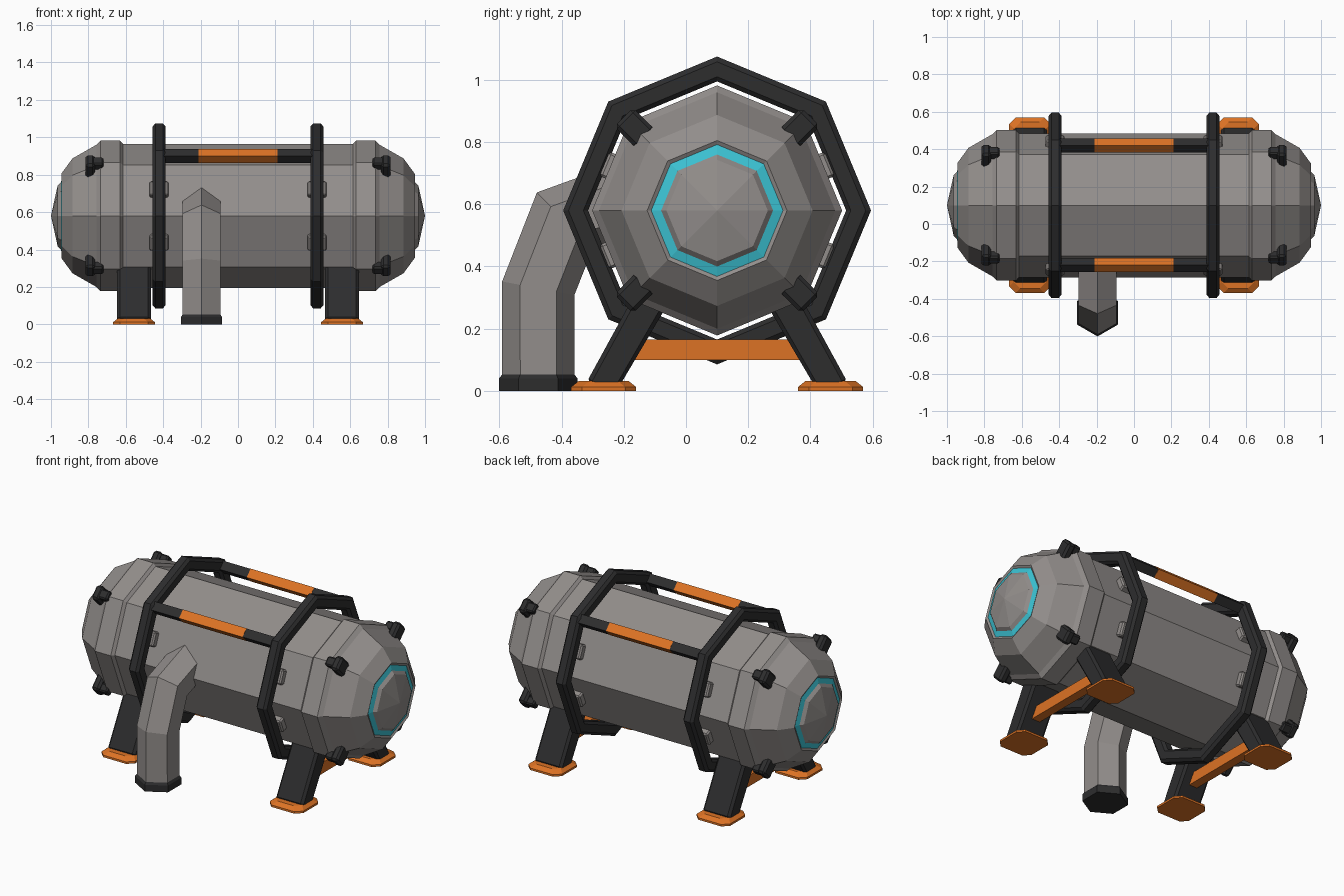
import bpy, bmesh, math
from mathutils import Vector, Matrix

old = bpy.data.objects.get("Cube")
if old:
    bpy.data.objects.remove(old, do_unlink=True)

AXIS = Vector((0, 0.1, 0.58))  # centre of the tank, which lies along x


def material(name, rgb):
    m = bpy.data.materials.new(name)
    m.use_nodes = True
    m.diffuse_color = (*rgb, 1)
    m.node_tree.nodes["Principled BSDF"].inputs["Base Color"].default_value = (*rgb, 1)
    return m


GREY = material("warm grey metal", (0.29, 0.27, 0.26))
DARK = material("charcoal", (0.026, 0.026, 0.027))
ORANGE = material("safety orange", (0.72, 0.17, 0.018))
CYAN = material("cyan light", (0.045, 0.55, 0.66))


def finish(bm, name, *mats):
    bmesh.ops.recalc_face_normals(bm, faces=bm.faces)
    me = bpy.data.meshes.new(name)
    bm.to_mesh(me)
    bm.free()
    for m in mats:
        me.materials.append(m)
    ob = bpy.data.objects.new(name, me)
    bpy.context.collection.objects.link(ob)
    return ob


def radial(x, r, angle):
    """Point at a radius and angle (0 = +y, 90 = up) around the tank axis."""
    a = math.radians(angle)
    return AXIS + Vector((x, r * math.cos(a), r * math.sin(a)))


def bridge(bm, a, b, mat=0):
    n = len(a)
    for i in range(n):
        f = bm.faces.new((a[i], a[(i + 1) % n], b[(i + 1) % n], b[i]))
        f.material_index = mat


def lathe_ring(bm, x, r):
    return [bm.verts.new(radial(x, r, 45 * k)) for k in range(8)]


def box(name, size, matrix, mat, bevel=0.0):
    bm = bmesh.new()
    bmesh.ops.create_cube(bm, size=1, matrix=Matrix.Diagonal((*size, 1)))
    if bevel:
        bmesh.ops.bevel(bm, geom=bm.edges[:], offset=bevel, segments=1, affect='EDGES')
    bm.transform(matrix)
    return finish(bm, name, mat)


def radial_matrix(x, r, angle):
    """Frame whose local y points outward from the tank axis."""
    return Matrix.Translation(radial(x, r, angle)) @ Matrix.Rotation(math.radians(angle), 4, 'X')


# Tank: octagonal lathe with raised collars, domed ends and a light ring
half = [(0.615, 0.385), (0.63, 0.402), (0.735, 0.402), (0.757, 0.38), (0.885, 0.307),
        (0.945, 0.225), (0.938, 0.212), (0.947, 0.18), (0.964, 0.163)]
LIGHT_BAND = 6
bm = bmesh.new()
middle = []
for s in (-1, 1):
    rings = [lathe_ring(bm, s * x, r) for x, r in half]
    middle.append(rings[0])
    for i in range(len(rings) - 1):
        bridge(bm, rings[i], rings[i + 1], int(i == LIGHT_BAND))
    tip = bm.verts.new(radial(s, 0, 0))
    for k in range(8):
        bm.faces.new((rings[-1][k], rings[-1][(k + 1) % 8], tip))
bridge(bm, *middle)
finish(bm, "tank", GREY, CYAN)

# Protective hoops with chamfered section, and mounts joining them to the tank
for s, side in ((-1, "right"), (1, "left")):
    hx = 0.422 * s
    section = [(-0.034, 0.43), (-0.02, 0.415), (0.02, 0.415), (0.034, 0.43),
               (0.034, 0.478), (0.02, 0.495), (-0.02, 0.495), (-0.034, 0.478)]
    bm = bmesh.new()
    rings = [lathe_ring(bm, hx + x, r) for x, r in section]
    for i, ring in enumerate(rings):
        bridge(bm, ring, rings[(i + 1) % len(rings)])
    finish(bm, side + "_hoop", DARK)
    for a in (22.5, -22.5, 157.5, 202.5):
        box(side + "_hoop_mount", (0.1, 0.06, 0.085), radial_matrix(hx, 0.362, a), GREY, 0.008)

# Handrails between the hoops, with orange grips
for a, side in ((45, "back"), (135, "front")):
    frame = radial_matrix(0, 0.452, a)
    for s in (-1, 1):
        box(side + "_rail", (0.21, 0.052, 0.052), frame @ Matrix.Translation((0.312 * s, 0, 0)), DARK)
    box(side + "_grip", (0.42, 0.054, 0.054), frame, ORANGE)

# Clamps on the domes
for s in (-1, 1):
    for a in (45, 135, 225, 315):
        box("dome_clamp", (0.05, 0.1, 0.085), radial_matrix(0.79 * s, 0.375, a), DARK, 0.012)
        box("dome_clamp_arm", (0.08, 0.05, 0.055), radial_matrix(0.76 * s, 0.395, a), DARK, 0.008)


# Legs, feet and cross braces
def foot(name, x, y):
    bm = bmesh.new()
    rings = []
    for z, inset in ((0, 0), (0.012, 0), (0.032, 0.025)):
        w, d, c = 0.111 - inset, 0.105 - inset, 0.035
        corners = [(w, d - c), (w - c, d), (c - w, d), (-w, d - c),
                   (-w, c - d), (c - w, -d), (w - c, -d), (w, c - d)]
        rings.append([bm.verts.new((x + px, y + py, z)) for px, py in corners])
    for a, b in zip(rings, rings[1:]):
        bridge(bm, a, b)
    bm.faces.new(rings[0])
    bm.faces.new(rings[-1])
    finish(bm, name, ORANGE)


for sx in (-1, 1):
    x = 0.556 * sx
    for sy, side in ((-1, "front"), (1, "back")):
        low = Vector((x, 0.1 + sy * 0.372, 0.0))
        top = Vector((x, 0.1 + sy * 0.175, 0.36))
        d = top - low
        lean = math.atan2(-d.y, d.z)
        frame = Matrix.Translation((low + top) / 2) @ Matrix.Rotation(lean, 4, 'X')
        leg = box(side + "_leg", (0.18, 0.11, d.length), frame, DARK, 0.014)
        for v in leg.data.vertices:  # keep the sole inside the foot
            v.co.z = max(v.co.z, 0.01)
        foot(side + "_foot", x, 0.1 + sy * 0.365)
    box("cross_brace", (0.055, 0.54, 0.065), Matrix.Translation((x, 0.1, 0.132)), ORANGE)


# Bent hexagonal pipe: each ring lies in the mitre plane of its bend
def hex_ring(bm, y, z, r, tilt=0.0, stretch=1.0):
    t = math.radians(tilt)
    ring = []
    for k in range(6):
        a = math.radians(60 * k + 30)
        v = r * math.sin(a) * stretch
        ring.append(bm.verts.new((-0.195 + r * math.cos(a), y + v * math.cos(t), z - v * math.sin(t))))
    return ring


def hex_tube(name, stations, mat):
    bm = bmesh.new()
    rings = [hex_ring(bm, *s) for s in stations]
    for a, b in zip(rings, rings[1:]):
        bridge(bm, a, b)
    bm.faces.new(rings[0])
    bm.faces.new(rings[-1])
    finish(bm, name, mat)


hex_tube("pipe", [(-0.475, 0.02, 0.116), (-0.475, 0.33, 0.116, 10.5, 1.02),
                  (-0.39, 0.547, 0.116, 45.5, 1.1), (-0.155, 0.632, 0.116, 70)], GREY)
hex_tube("pipe_end", [(-0.475, 0, 0.126), (-0.475, 0.04, 0.126), (-0.475, 0.053, 0.116)], DARK)
